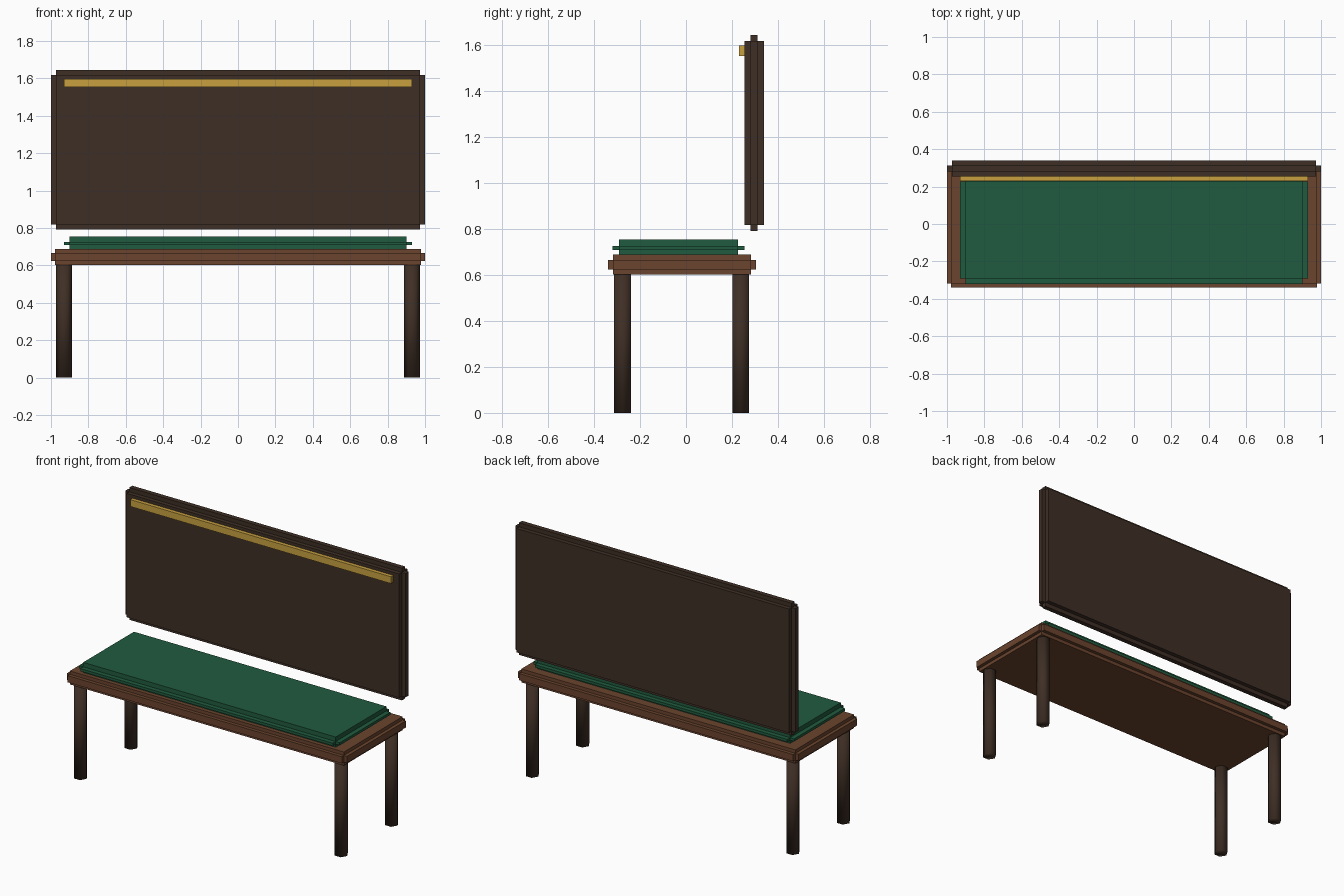
import bpy, bmesh, math
from mathutils import Matrix, Vector

if "Cube" in bpy.data.objects:
    bpy.data.objects.remove(bpy.data.objects["Cube"])


def material(name, rgb):
    m = bpy.data.materials.new(name)
    lin = [((c / 255 + 0.055) / 1.055) ** 2.4 for c in rgb]
    m.diffuse_color = (*lin, 1)
    m.use_nodes = True
    m.node_tree.nodes["Principled BSDF"].inputs["Base Color"].default_value = m.diffuse_color
    return m


dark_wood = material("dark_wood", (63, 47, 37))
brown_wood = material("brown_wood", (107, 68, 46))
green_fabric = material("green_fabric", (32, 91, 62))
gold_trim = material("gold_trim", (200, 160, 64))


def finish(name, bm, mat):
    bmesh.ops.recalc_face_normals(bm, faces=bm.faces)
    mesh = bpy.data.meshes.new(name)
    bm.to_mesh(mesh)
    bm.free()
    mesh.materials.append(mat)
    ob = bpy.data.objects.new(name, mesh)
    bpy.context.collection.objects.link(ob)
    return ob


def add_box(bm, lo, hi):
    size = hi - lo
    mat = Matrix.Translation((lo + hi) / 2) @ Matrix.Diagonal((*size, 1))
    bmesh.ops.create_cube(bm, size=1, matrix=mat)


def slab(name, lo, hi, step, mat):
    """Slab with stepped edges: three crossing boxes, each full length on one axis."""
    bm = bmesh.new()
    lo, hi = Vector(lo), Vector(hi)
    if step == 0:
        add_box(bm, lo, hi)
    else:
        for axis in range(3):
            inset = Vector((step, step, step))
            inset[axis] = 0
            add_box(bm, lo + inset, hi - inset)
    return finish(name, bm, mat)


# Seat frame, cushion and backrest
slab("seat_frame", (-1, -0.339, 0.601), (1, 0.304, 0.688), 0.022, brown_wood)
slab("seat_cushion", (-0.93, -0.32, 0.679), (0.93, 0.255, 0.754), 0.029, green_fabric)
slab("backrest", (-1, 0.254, 0.791), (1, 0.339, 1.644), 0.027, dark_wood)

# Trim strip along the top of the backrest
slab("backrest_trim", (-0.93, 0.23, 1.553), (0.93, 0.256, 1.597), 0, gold_trim)

# Six-sided legs with softened shading
for side, x in (("left", -0.93), ("right", 0.93)):
    for end, y in (("front", -0.276), ("back", 0.238)):
        bm = bmesh.new()
        place = Matrix.Translation((x, y, 0.302)) @ Matrix.Rotation(math.pi / 2, 4, 'Z')
        bmesh.ops.create_cone(bm, cap_ends=True, segments=6, radius1=0.0425,
                              radius2=0.0425, depth=0.604, matrix=place)
        for f in bm.faces:
            f.smooth = True
        finish(f"{end}_{side}_leg", bm, dark_wood)
